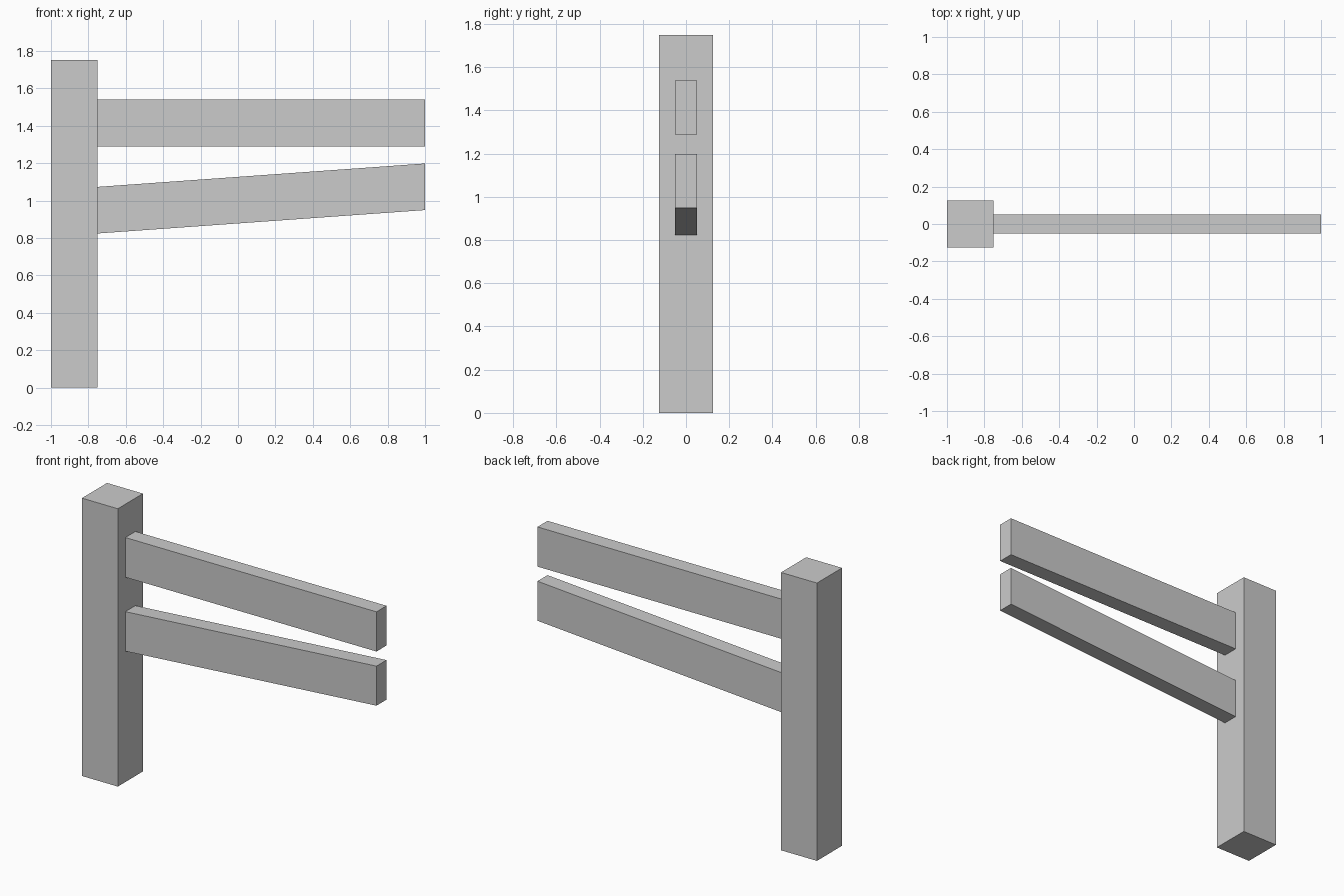
import bpy
import bmesh

if "Cube" in bpy.data.objects:
    bpy.data.objects.remove(bpy.data.objects["Cube"])


def beam(name, x0, x1, half_y, z0, z1, rise=0.0):
    """Box beam; rise lifts the right end while keeping the ends vertical."""
    bm = bmesh.new()
    bmesh.ops.create_cube(bm, size=1.0)
    for v in bm.verts:
        t = v.co.x + 0.5
        v.co.x = x0 + (x1 - x0) * t
        v.co.y *= 2 * half_y
        v.co.z = z0 + (z1 - z0) * (v.co.z + 0.5) + rise * t
    mesh = bpy.data.meshes.new(name)
    bm.to_mesh(mesh)
    bm.free()
    obj = bpy.data.objects.new(name, mesh)
    bpy.context.collection.objects.link(obj)
    return obj


# Upright post
beam("post", -1.0, -0.75, 0.125, 0.0, 1.75)

# Level upper rail and slanted lower rail
beam("upper_rail", -0.75, 1.0, 0.05, 1.29, 1.54)
beam("lower_rail", -0.75, 1.0, 0.05, 0.824, 1.073, rise=0.125)
